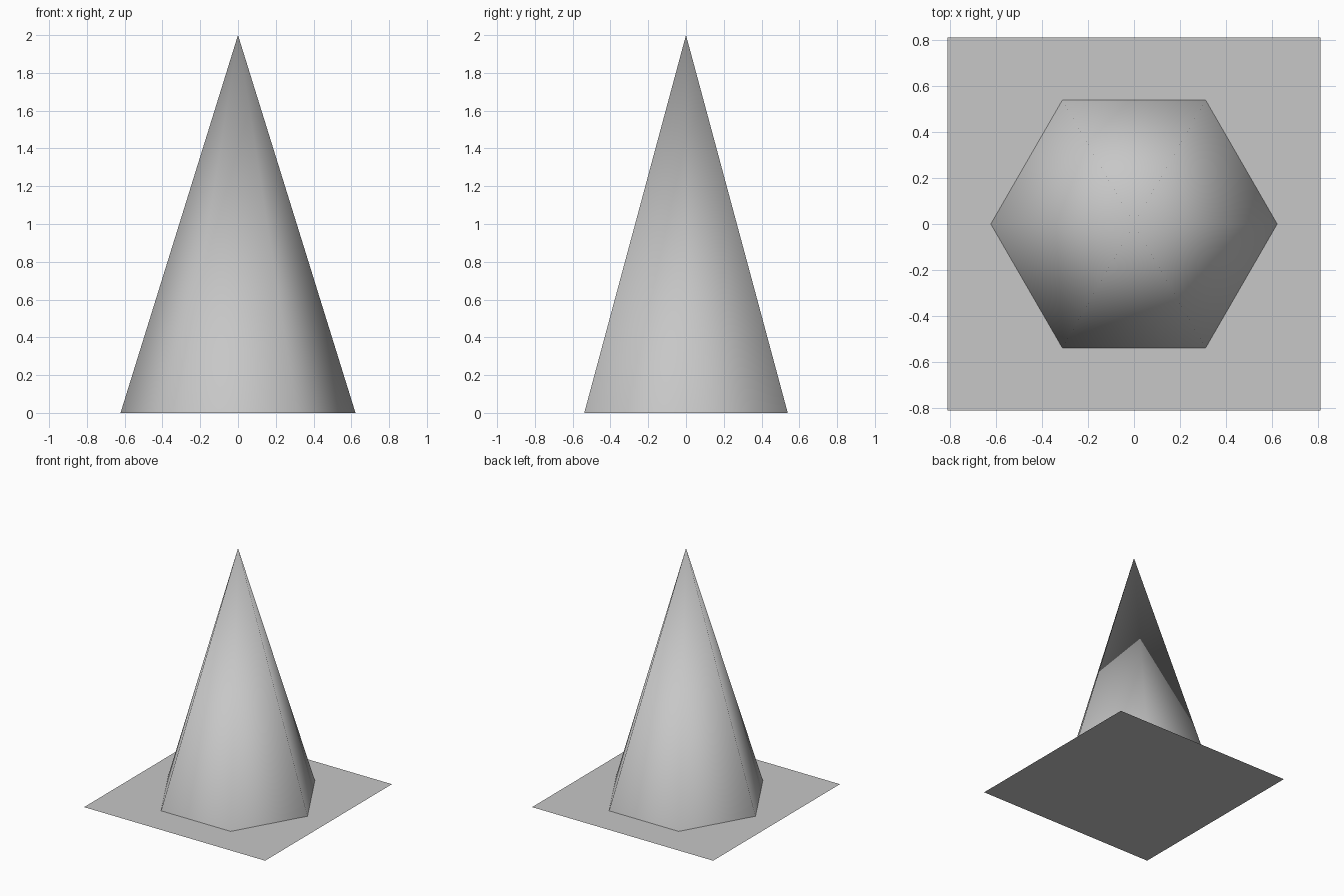
import bpy

cube = bpy.data.objects.get("Cube")
if cube:
    bpy.data.objects.remove(cube, do_unlink=True)

# Single plain grey finish
grey = bpy.data.materials.new("light_grey")
grey.use_nodes = True
colour = (0.57, 0.57, 0.57, 1.0)
grey.diffuse_color = colour
grey.node_tree.nodes["Principled BSDF"].inputs["Base Color"].default_value = colour


def finish(name):
    """Name the active part, give it the finish and smooth its faces."""
    part = bpy.context.object
    part.name = part.data.name = name
    part.data.materials.append(grey)
    bpy.ops.object.shade_smooth()
    return part


# Square sheet on the ground
bpy.ops.mesh.primitive_plane_add(size=1.62, location=(0, 0, 0))
finish("base_sheet")

# Six-sided hollow cone, a corner pointing along x
bpy.ops.mesh.primitive_cone_add(
    vertices=6, radius1=0.622, radius2=0, depth=2,
    end_fill_type='NOTHING', location=(0, 0, 1), rotation=(0, 0, 0))
cone = finish("cone")
corner = max(v.co.x for v in cone.data.vertices)
if corner < 0.6:
    cone.rotation_euler.z = 0.5235988
